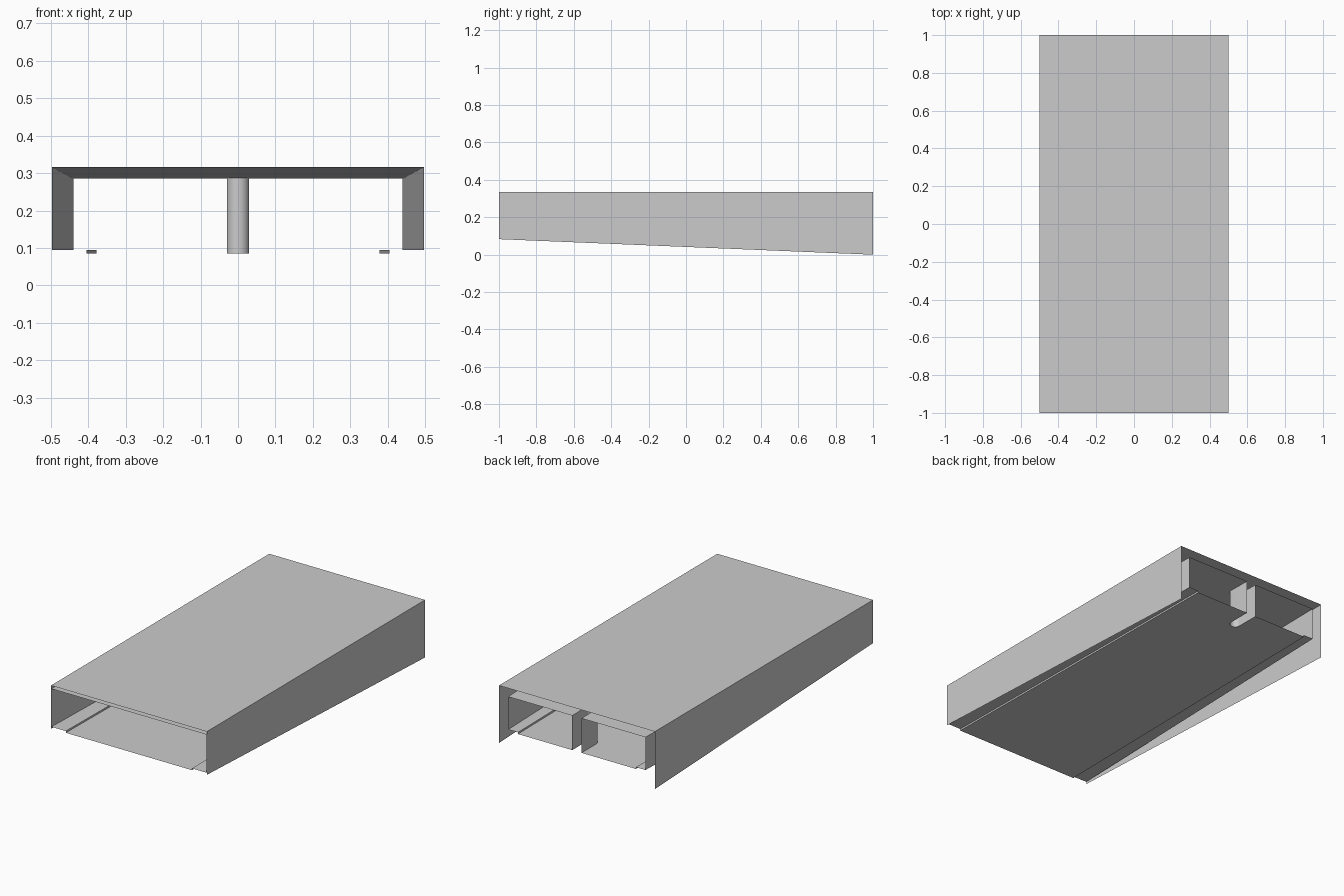
import bpy, bmesh, math

if "Cube" in bpy.data.objects:
    bpy.data.objects.remove(bpy.data.objects["Cube"])

TOP, STEP, FLOOR = 0.334, 0.095, 0.085


def make_object(name, faces, smooth=False):
    bm = bmesh.new()
    for f in faces:
        bm.faces.new([bm.verts.new(p) for p in f])
    bmesh.ops.remove_doubles(bm, verts=bm.verts, dist=1e-5)
    me = bpy.data.meshes.new(name)
    bm.to_mesh(me)
    bm.free()
    ob = bpy.data.objects.new(name, me)
    bpy.context.collection.objects.link(ob)
    if smooth:
        bpy.context.view_layer.objects.active = ob
        ob.select_set(True)
        bpy.ops.object.shade_smooth_by_angle(angle=math.radians(35))
        ob.select_set(False)
    return ob


def bridge(front, back):
    """Quads between an open front profile (y=-1) and a back profile (y=1)."""
    f = [(x, -1, z) for x, z in front]
    b = [(x, 1, z) for x, z in back]
    return [[f[i], f[i + 1], b[i + 1], b[i]] for i in range(len(f) - 1)]


def ceiling_z(y):
    return 0.316 + (0.285 - 0.316) * (y + 1) / 2


# Outer shell: flat lid with two sheet sides deepening towards the back
shell = bridge([(-0.5, 0.083), (-0.5, TOP), (0.5, TOP), (0.5, 0.083)],
               [(-0.5, 0.0), (-0.5, TOP), (0.5, TOP), (0.5, 0.0)])
make_object("outer_shell", shell)

# Tapering inner duct sides with stepped floor edges
for s, side in ((-1, "left"), (1, "right")):
    front = [(0.497, 0.316), (0.497, STEP), (0.405, STEP), (0.405, FLOOR)]
    back = [(0.44, 0.285), (0.44, STEP), (0.378, STEP), (0.378, FLOOR)]
    make_object("duct_side_" + side,
                bridge([(s * x, z) for x, z in front], [(s * x, z) for x, z in back]))

# Round-nosed slot outline, open at the back
R, CY, N = 0.03, 0.864, 16
slot = [(R, 1.0)]
slot += [(R * math.cos(a), CY - R * math.sin(a))
         for a in (math.pi * i / N for i in range(N + 1))]
slot += [(-R, 1.0)]


# Duct ceiling and floor, each notched by the slot
def notched(name, wf, wb, zf):
    outline = [(-wb, 1), (-wf, -1), (wf, -1), (wb, 1)] + slot
    make_object(name, [[(x, y, zf(y)) for x, y in outline]])


notched("duct_ceiling", 0.497, 0.44, ceiling_z)
notched("duct_floor", 0.405, 0.378, lambda y: FLOOR)

# Divider wall around the slot
wall = [[(x0, y0, FLOOR), (x1, y1, FLOOR), (x1, y1, ceiling_z(y1)), (x0, y0, ceiling_z(y0))]
        for (x0, y0), (x1, y1) in zip(slot, slot[1:])]
make_object("divider_nose", wall, smooth=True)
